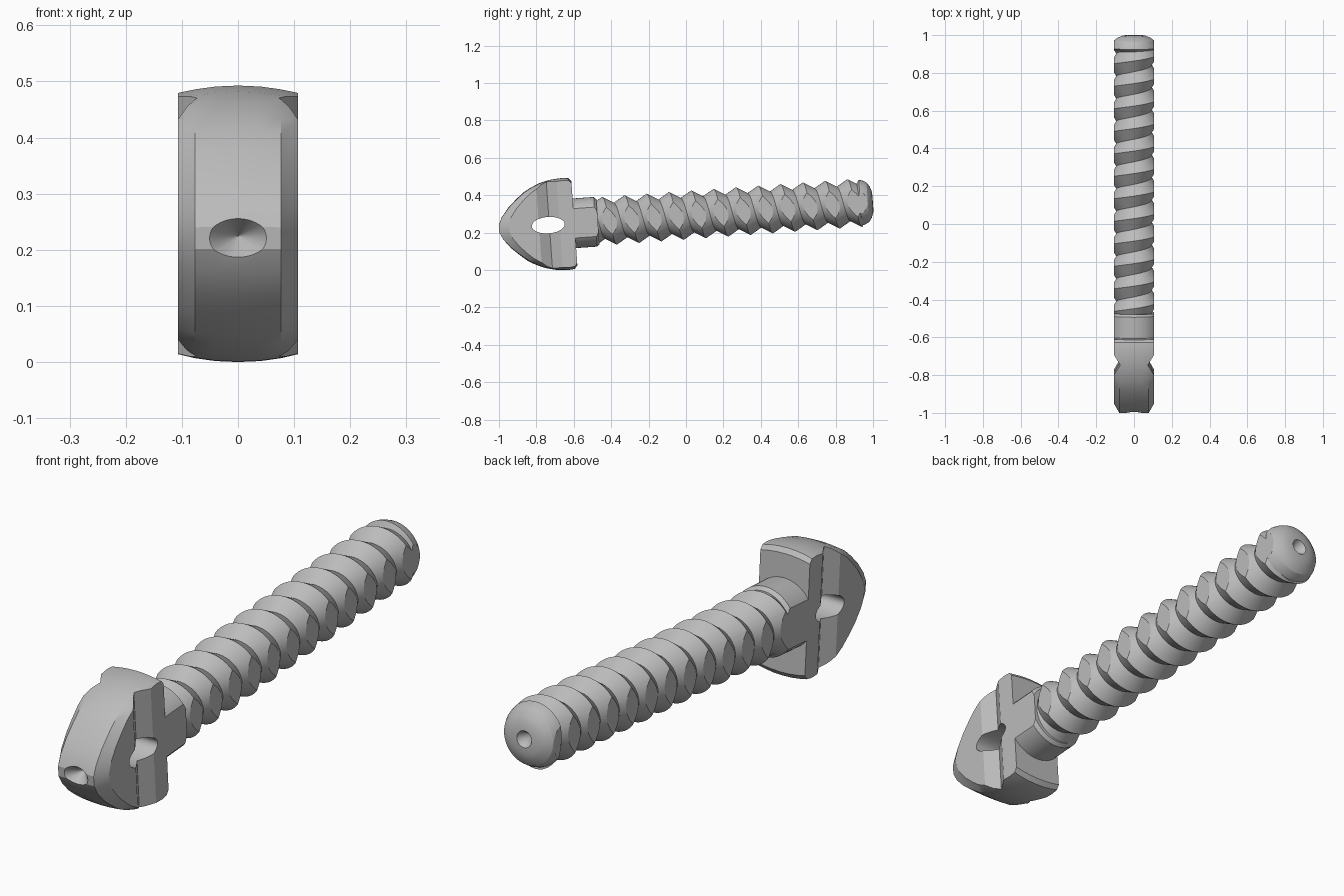
import bpy, bmesh, math
from mathutils import Matrix, Vector

if "Cube" in bpy.data.objects:
    bpy.data.objects.remove(bpy.data.objects["Cube"])

FLAT = 0.107                      # half thickness between the two side flats
PITCH, CREST, ROOT = 0.1195, 0.13, 0.094
FIRST_CREST = -0.32
TILT = math.atan(0.072)

grey = bpy.data.materials.new("plain grey")
grey.use_nodes = True
grey.diffuse_color = (0.5, 0.5, 0.5, 1)
grey.node_tree.nodes["Principled BSDF"].inputs["Base Color"].default_value = (0.5, 0.5, 0.5, 1)


def make(name, bm):
    bmesh.ops.recalc_face_normals(bm, faces=bm.faces[:])
    mesh = bpy.data.meshes.new(name)
    bm.to_mesh(mesh)
    bm.free()
    mesh.materials.append(grey)
    ob = bpy.data.objects.new(name, mesh)
    bpy.context.collection.objects.link(ob)
    return ob


def cut_flats(bm):
    """Slice both sides off and close the cuts."""
    for side in (1, -1):
        geom = bm.verts[:] + bm.edges[:] + bm.faces[:]
        bmesh.ops.bisect_plane(bm, geom=geom, dist=1e-6, plane_co=(side * FLAT, 0, 0),
                               plane_no=(side, 0, 0), clear_outer=True)
        rim = [e for e in bm.edges if e.is_boundary]
        bmesh.ops.holes_fill(bm, edges=rim, sides=0)


def revolve(name, profile, steps=64):
    """Turn (y, radius) points about the y axis, with flattened sides."""
    bm = bmesh.new()
    verts = [bm.verts.new((0, y, r)) for y, r in profile]
    edges = [bm.edges.new(pair) for pair in zip(verts, verts[1:])]
    bmesh.ops.spin(bm, geom=verts + edges, cent=(0, 0, 0), axis=(0, 1, 0),
                   angle=math.tau, steps=steps)
    bmesh.ops.remove_doubles(bm, verts=bm.verts[:], dist=1e-5)
    cut_flats(bm)
    return make(name, bm)


def loft(name, rings):
    """Skin a stack of matching closed rings."""
    bm = bmesh.new()
    rows = [[bm.verts.new(p) for p in ring] for ring in rings]
    n = len(rows[0])
    for a, b in zip(rows, rows[1:]):
        for i in range(n):
            bm.faces.new((a[i], a[(i + 1) % n], b[(i + 1) % n], b[i]))
    bm.faces.new(rows[0])
    bm.faces.new(rows[-1])
    return make(name, bm)


def subtract(ob, cutter):
    cutter.hide_render = True
    mod = ob.modifiers.new("cut", 'BOOLEAN')
    mod.operation, mod.solver, mod.object = 'DIFFERENCE', 'EXACT', cutter
    deps = bpy.context.evaluated_depsgraph_get()
    mesh = bpy.data.meshes.new_from_object(ob.evaluated_get(deps))
    ob.modifiers.clear()
    ob.data = mesh
    bpy.data.objects.remove(cutter)


def threaded_shaft(start, end, steps=72):
    """Right-handed V thread, with edges running along crest and root."""
    bm = bmesh.new()
    first = 2 * int((start - FIRST_CREST) / PITCH) - 6
    last = 2 * int((end - FIRST_CREST) / PITCH) + 6
    grid = []
    for i in range(steps + 1):
        turn = i / steps
        angle = turn * math.tau
        column = []
        for j in range(first, last + 1):
            y = FIRST_CREST + (j / 2 + turn) * PITCH
            y = min(max(y, start), end)
            phase = (y - FIRST_CREST) / PITCH - turn
            away = abs(phase - round(phase)) * 2
            r = CREST + (ROOT - CREST) * away
            column.append(bm.verts.new((r * math.sin(angle), y, r * math.cos(angle))))
        grid.append(column)
    for a, b in zip(grid, grid[1:]):
        for j in range(len(a) - 1):
            if max(v.co.y for v in (a[j], a[j + 1], b[j], b[j + 1])) - start < 1e-6:
                continue
            if end - min(v.co.y for v in (a[j], a[j + 1], b[j], b[j + 1])) < 1e-6:
                continue
            bm.faces.new((a[j], a[j + 1], b[j + 1], b[j]))
    bmesh.ops.remove_doubles(bm, verts=bm.verts[:], dist=1e-5)
    loose = [v for v in bm.verts if not v.link_faces]
    bmesh.ops.delete(bm, geom=loose, context='VERTS')
    bmesh.ops.holes_fill(bm, edges=[e for e in bm.edges if e.is_boundary], sides=0)
    cut_flats(bm)
    return make("threaded_shaft", bm)


# Head: rounded outline, crowned and chamfered towards the side flats
BACK = -0.598
half = [(-1.002, 0.02), (-0.983, 0.06), (-0.945, 0.108), (-0.9, 0.15), (-0.86, 0.183),
        (-0.82, 0.206), (-0.771, 0.227), (-0.715, 0.241), (-0.645, 0.247),
        (-0.612, 0.243), (BACK, 0.225)]
outline = half + [(y, -z) for y, z in reversed(half)]
layers = [(0, 1, 1), (0.04, 1, 0.993), (0.077, 1, 0.972), (FLAT, 0.87, 0.945)]
layers = [(-x, ky, kz) for x, ky, kz in reversed(layers[1:])] + layers
head = loft("head", [[(x, BACK + (y - BACK) * ky, z * kz) for y, z in outline]
                     for x, ky, kz in layers])

# Cord hole through the head
HOLE = -0.738
angles = [math.tau * i / 40 for i in range(40)]
subtract(head, loft("hole_cutter", [[(x, HOLE + 0.088 * math.cos(a), 0.044 * math.sin(a))
                                     for a in angles] for x in (-0.3, 0.3)]))

# V grooves across both sides of the head
for side in (1, -1):
    vee = [(0.122, -0.08), (0.073, 0), (0.122, 0.08)]
    subtract(head, loft("groove_cutter", [[(side * x, HOLE + 0.006 + y, z) for x, y in vee]
                                          for z in (-0.4, 0.4)]))

# Conical dimple in the front of the head
subtract(head, loft("dimple_cutter", [[(r * math.cos(a), y, 0.78 * r * math.sin(a))
                                       for a in angles]
                                      for y, r in ((-1.02, 0.068), (-0.95, 0.001))]))

# Plain neck, threaded shaft and domed tip with a centre hole
neck = revolve("neck", [(BACK, 0), (BACK, 0.133), (-0.485, 0.133), (-0.472, 0.12), (-0.472, 0)])
shaft = threaded_shaft(-0.485, 0.94)
tip = revolve("tip", [(0.92, 0), (0.92, 0.1), (0.935, 0.123), (0.955, 0.117), (0.975, 0.106),
                      (0.99, 0.085), (1, 0.058), (1.002, 0.032), (0.955, 0)])

# Lean the whole screw, centre it and rest it on the ground
parts = [head, neck, shaft, tip]
for ob in parts:
    ob.data.transform(Matrix.Rotation(TILT, 4, 'X'))
points = [v.co for ob in parts for v in ob.data.vertices]
ys = [p.y for p in points]
shift = Vector((0, -(min(ys) + max(ys)) / 2, -min(p.z for p in points)))
for ob in parts:
    ob.data.transform(Matrix.Translation(shift))
    bpy.ops.object.select_all(action='DESELECT')
    ob.select_set(True)
    bpy.context.view_layer.objects.active = ob
    bpy.ops.object.shade_smooth_by_angle(angle=math.radians(25))
